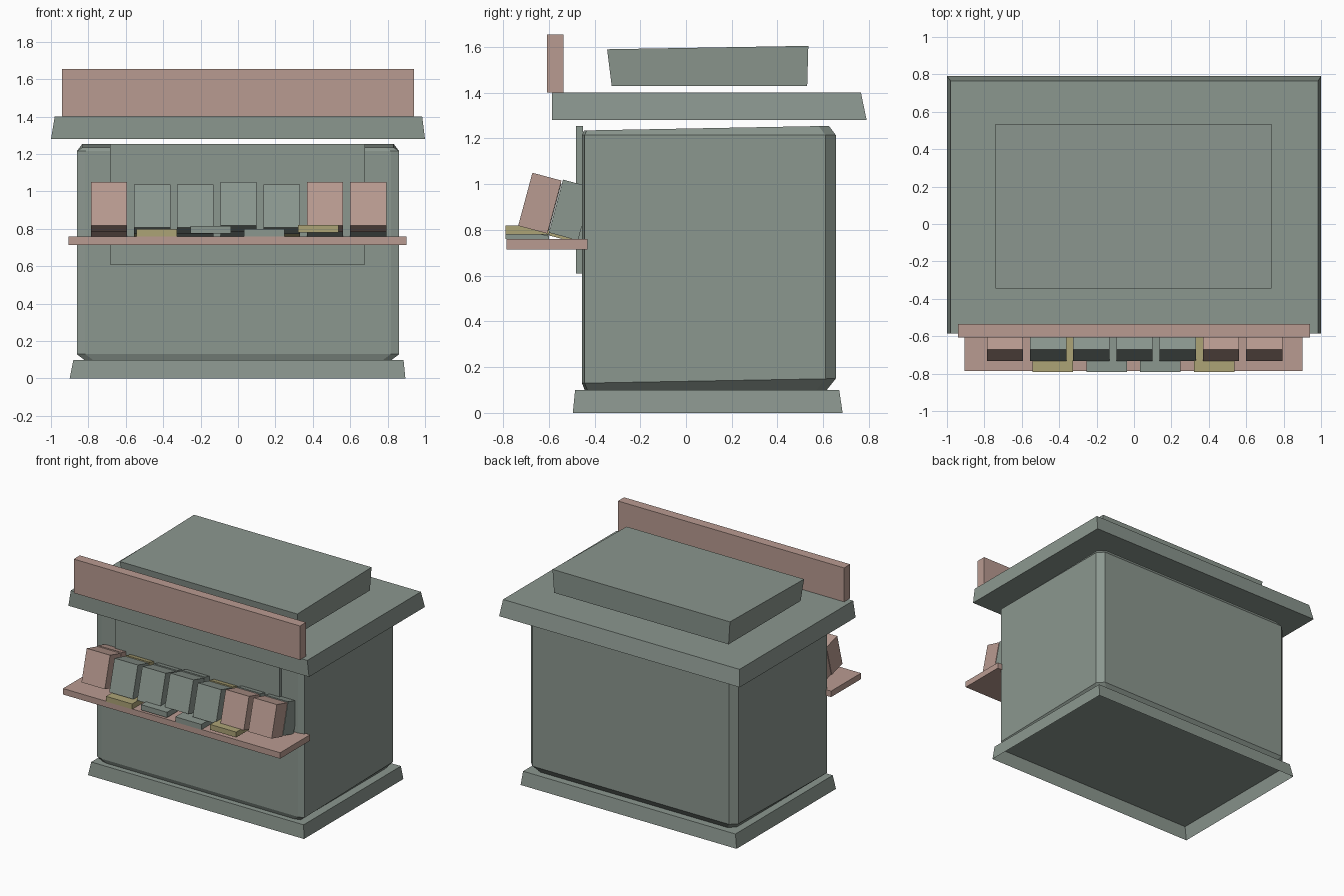
import bpy, bmesh, math
from mathutils import Matrix, Vector

old = bpy.data.objects.get("Cube")
if old:
    bpy.data.objects.remove(old, do_unlink=True)


def material(name, rgb):
    m = bpy.data.materials.new(name)
    m.use_nodes = True
    m.diffuse_color = (*rgb, 1)
    node = m.node_tree.nodes["Principled BSDF"]
    node.inputs["Base Color"].default_value = (*rgb, 1)
    node.inputs["Roughness"].default_value = 0.9
    return m


GREEN = material("grey green", (0.26, 0.31, 0.275))
PINK = material("dusty pink", (0.485, 0.328, 0.283))
YELLOW = material("dull yellow", (0.413, 0.366, 0.181))


def loft(name, rings, mat, open_bottom=False):
    """Join rings of points, lowest first, and cap the ends."""
    bm = bmesh.new()
    loops = [[bm.verts.new(p) for p in ring] for ring in rings]
    for low, high in zip(loops, loops[1:]):
        for i in range(len(low)):
            j = (i + 1) % len(low)
            bm.faces.new((low[i], low[j], high[j], high[i]))
    bm.faces.new(loops[-1])
    if not open_bottom:
        bm.faces.new(reversed(loops[0]))
    me = bpy.data.meshes.new(name)
    bm.to_mesh(me)
    bm.free()
    me.materials.append(mat)
    ob = bpy.data.objects.new(name, me)
    bpy.context.collection.objects.link(ob)
    return ob


def rect(x0, x1, y0, y1, z):
    return [(x0, y0, z), (x1, y0, z), (x1, y1, z), (x0, y1, z)]


def box(name, x0, x1, y0, y1, z0, z1, mat):
    return loft(name, [rect(x0, x1, y0, y1, z0), rect(x0, x1, y0, y1, z1)], mat)


# Flared foot, hollow underneath
loft("base", [rect(-0.9, 0.895, -0.495, 0.685, 0),
              rect(-0.88, 0.885, -0.485, 0.67, 0.1)], GREEN, open_bottom=True)


# Main body with chamfered corners, the front chamfers shallow
def body_ring(inset, z_front, z_back):
    x, y0, y1 = 0.862 - inset, -0.455 + inset * 0.3, 0.655 - inset
    c, d = 0.045, 0.012
    pts = [(-x + c, y0), (x - c, y0), (x, y0 + d), (x, y1 - c),
           (x - c, y1), (-x + c, y1), (-x, y1 - c), (-x, y0 + d)]
    return [(px, py, z_front + (z_back - z_front) * (py - y0) / (y1 - y0))
            for px, py in pts]


loft("body", [body_ring(0.04, 0.1, 0.1), body_ring(0, 0.13, 0.15),
              body_ring(0, 1.215, 1.215), body_ring(0.03, 1.235, 1.255)], GREEN)

# Raised panel on the front
box("front_panel", -0.685, 0.68, -0.48, -0.45, 0.61, 1.255, GREEN)

# Overhanging roof slab with its upper block and sign board
loft("roof", [rect(-1, 1, -0.585, 0.79, 1.28),
              rect(-0.98, 0.985, -0.585, 0.765, 1.4)], GREEN)
upper = rect(-0.74, 0.735, -0.345, 0.535, 1.59)
upper = [(x, y, z + (0.015 if y > 0 else 0)) for x, y, z in upper]
loft("upper_block", [rect(-0.725, 0.725, -0.325, 0.53, 1.43), upper], GREEN)
box("sign_board", -0.94, 0.94, -0.607, -0.535, 1.4, 1.655, PINK)

# Counter shelf
box("counter", -0.905, 0.9, -0.785, -0.43, 0.715, 0.76, PINK)

# Small trays on the counter
for i, (x, z, mat) in enumerate([(-0.435, 0.76, YELLOW), (-0.145, 0.775, GREEN),
                                 (0.14, 0.76, GREEN), (0.43, 0.78, YELLOW)]):
    box(f"tray_{i + 1}", x - 0.108, x + 0.108, -0.79, -0.6, z, z + 0.04, mat)

# Two rows of boxes leaning back against the panel
front_row = [PINK, GREEN, GREEN, GREEN, GREEN, PINK, PINK]
back_row = [PINK, YELLOW, GREEN, GREEN, YELLOW, GREEN, GREEN]
lean = Matrix.Rotation(math.radians(-15), 4, 'X')
for row, colours, y, z in (("front", front_row, -0.639, 0.917),
                           ("back", back_row, -0.505, 0.887)):
    for i, mat in enumerate(colours):
        ob = box(f"{row}_box_{i + 1}", -0.097, 0.097, -0.066, 0.066,
                 -0.12, 0.12, mat)
        drop = 0.012 if i in (1, 2, 4) else 0
        spot = Vector(((i - 3) * 0.231 + 0.003, y, z - drop))
        ob.data.transform(Matrix.Translation(spot) @ lean)
